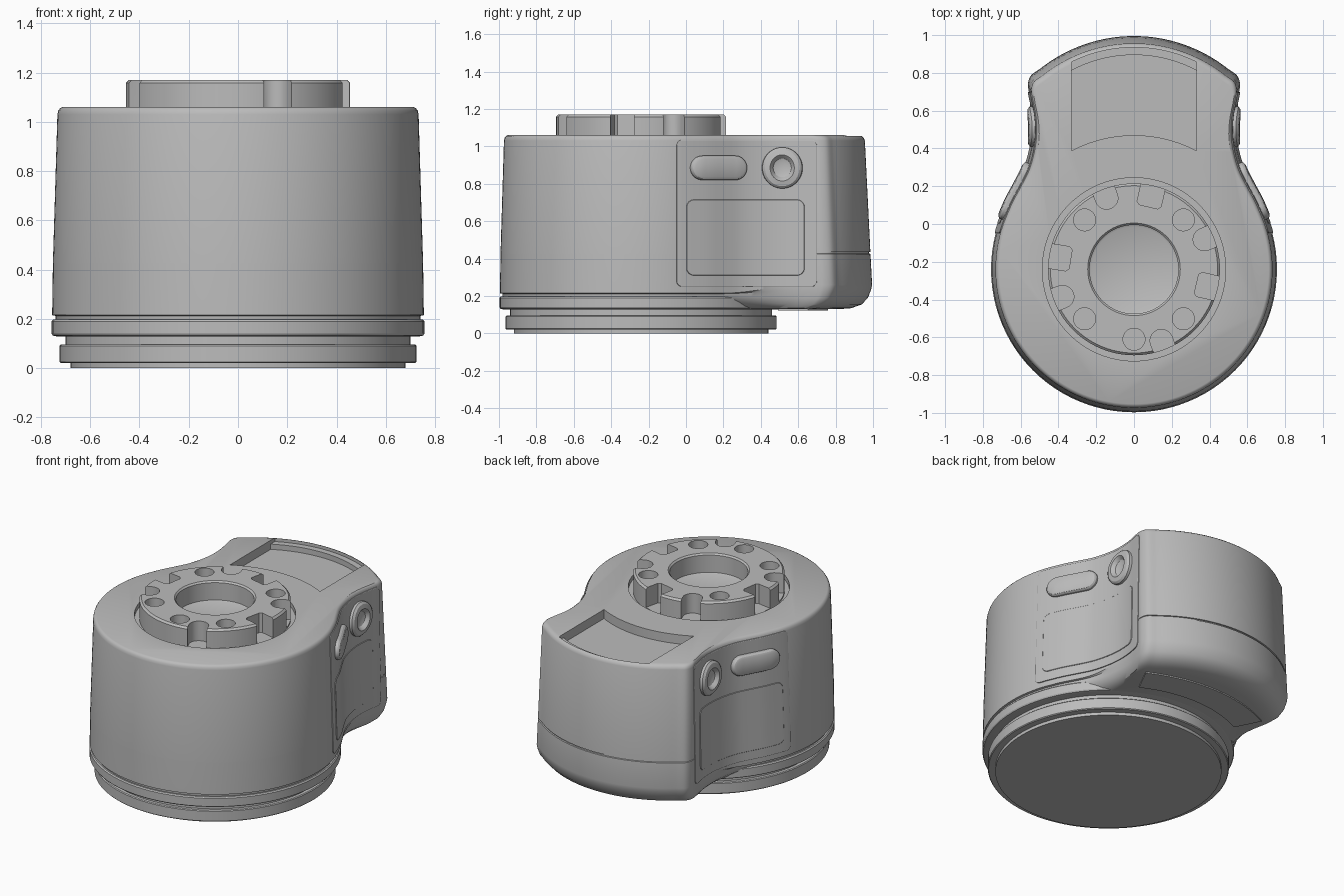
import bpy, bmesh, math
from math import cos, sin, radians, pi
from mathutils import Vector

if "Cube" in bpy.data.objects:
    bpy.data.objects.remove(bpy.data.objects["Cube"], do_unlink=True)

grey = bpy.data.materials.new("plain_grey")
grey.use_nodes = True
grey.diffuse_color = (0.5, 0.5, 0.5, 1)
grey.node_tree.nodes["Principled BSDF"].inputs["Base Color"].default_value = (0.5, 0.5, 0.5, 1)

CY = -0.24   # y of the round housing's axis
R = 0.757    # housing radius


def loft(name, rings, strip_cap=False):
    """Skin equal-length point rings; cap with polygons or a mirrored strip."""
    bm = bmesh.new()
    rows = [[bm.verts.new(p) for p in ring] for ring in rings]
    n = len(rows[0])
    for a, b in zip(rows, rows[1:]):
        for i in range(n):
            j = (i + 1) % n
            bm.faces.new((a[i], a[j], b[j], b[i]))
    for row in (rows[0], rows[-1]):
        if strip_cap:
            for i in range(n // 2 - 1):
                bm.faces.new((row[i], row[i + 1], row[n - 2 - i], row[n - 1 - i]))
        else:
            bm.faces.new(row)
    bmesh.ops.recalc_face_normals(bm, faces=bm.faces)
    me = bpy.data.meshes.new(name)
    bm.to_mesh(me)
    bm.free()
    me.materials.append(grey)
    ob = bpy.data.objects.new(name, me)
    bpy.context.collection.objects.link(ob)
    return ob


def circle(r, z, x=0, y=CY, n=96):
    return [(x + r * cos(2 * pi * i / n), y + r * sin(2 * pi * i / n), z) for i in range(n)]


def lathe(name, profile, **kw):
    return loft(name, [circle(r, z, **kw) for r, z in profile])


def prism(name, pts, z0, z1):
    return loft(name, [[(x, y, z) for x, y in pts] for z in (z0, z1)])


def activate(ob):
    bpy.ops.object.select_all(action='DESELECT')
    ob.select_set(True)
    bpy.context.view_layer.objects.active = ob


def carve(ob, cutters):
    for c in cutters:
        c.hide_render = True
        m = ob.modifiers.new("cut", 'BOOLEAN')
        m.operation, m.solver, m.object = 'DIFFERENCE', 'EXACT', c
        activate(ob)
        bpy.ops.object.modifier_apply(modifier=m.name)
        bpy.data.objects.remove(c, do_unlink=True)


def smooth(ob):
    activate(ob)
    bpy.ops.object.shade_smooth_by_angle(angle=radians(30))


def arc(cy, r, a0, a1, n):
    return [Vector((r * cos(radians(a0 + (a1 - a0) * i / n)),
                    cy + r * sin(radians(a0 + (a1 - a0) * i / n)))) for i in range(n + 1)]


# Footprint: round front, concave waist, arched tail (one half)
front = arc(CY, R, -90, 19, 40)
tail = arc(0.195, 0.80, 51.3, 90, 20)
waist = [Vector(p) for p in ((0.668, 0.12), (0.62, 0.21), (0.575, 0.3), (0.546, 0.4), (0.533, 0.5),
                             (0.538, 0.6), (0.557, 0.7), (0.561, 0.745), (0.545, 0.787))]
keys = [front[-2], front[-1]] + waist + [tail[0], tail[1]]
half = front[:]
for p0, p1, p2, p3 in zip(keys, keys[1:], keys[2:], keys[3:]):
    for k in range(1, 6):
        t = k / 5
        half.append(0.5 * (2 * p1 + (p2 - p0) * t + (2 * p0 - 5 * p1 + 4 * p2 - p3) * t * t
                           + (3 * p1 - p0 - 3 * p2 + p3) * t ** 3))
half += tail[1:]
half[0].x = half[-1].x = 0
outline = half + [Vector((-p.x, p.y)) for p in half[-2:0:-1]]


def taper(z):
    return 1 - 0.04 * (z - 0.25)


def body_ring(zf, sf, zt, st):
    """Scale the footprint about the axis, blending front values to tail values."""
    ring = []
    for p in outline:
        t = min(max((p.y - 0.2) / 0.45, 0), 1)
        t = t * t * (3 - 2 * t)
        s = sf + (st - sf) * t
        ring.append((p.x * s, CY + (p.y - CY) * s, zf + (zt - zf) * t))
    return ring


# Housing with rounded tail underside, tail seam and softened top edge
levels = [(0.13, 0.86, 0.13, 0.86), (0.15, 0.93, 0.135, 0.91), (0.18, 0.97, 0.155, 0.955),
          (0.2, 0.98, 0.19, 0.982), (0.212, 0.98, 0.235, 0.996), (0.215, 0.997, 0.26, 1.0)]
for z, d in ((0.425, 0), (0.427, 0.006), (0.434, 0.006), (0.436, 0)):
    levels.append((z, taper(z), z, taper(z) - d))
for z, d in ((1.03, 0), (1.045, 0.004), (1.055, 0.013), (1.06, 0.026)):
    levels.append((z, taper(z) - d, z, taper(z) - d))
housing = loft("housing", [body_ring(*lv) for lv in levels])


def slot_ring(r_back, z):
    a, b = math.degrees(math.asin(0.33 / 0.71)), math.degrees(math.asin(0.33 / r_back))
    pts = arc(CY, 0.71, 90 + a, 90 - a, 20) + arc(0.19, r_back, 90 - b, 90 + b, 20)
    return [(p.x, p.y, z) for p in pts]


slot = loft("slot_cutter", [slot_ring(0.705, 1.0), slot_ring(0.705, 1.035),
                            slot_ring(0.745, 1.035), slot_ring(0.745, 1.1)])
well = lathe("well_cutter", [(0.485, 1.03), (0.485, 1.1)])
carve(housing, [slot, well])
smooth(housing)

# Rim and stepped base
smooth(lathe("lower_rim", [(0.735, 0.128), (0.752, 0.132), (R, 0.14), (R, 0.19), (0.75, 0.197)]))
smooth(lathe("base", [(0.68, 0), (0.68, 0.02), (0.72, 0.02), (0.725, 0.025), (0.725, 0.09),
                      (0.72, 0.095), (0.7, 0.095), (0.7, 0.14)]))

# Mounting crown with centre bore, bolt holes and notches
crown = lathe("mounting_crown", [(0.225, 1.04), (0.235, 1.045), (0.235, 1.16), (0.245, 1.17),
                                 (0.443, 1.17), (0.455, 1.158), (0.455, 1.0), (0.1, 1.0)])
cutters = []
for a in (45, 135, 225, 270, 315):
    x, y = 0.37 * cos(radians(a)), CY + 0.37 * sin(radians(a))
    cutters.append(lathe("bolt_cutter", [(0.058, 1.08), (0.058, 1.2)], x=x, y=y, n=32))


def notch(angle, pts):
    c, s = cos(radians(angle)), sin(radians(angle))
    cutters.append(prism("notch_cutter", [(u * c - v * s, CY + u * s + v * c) for u, v in pts], 1.04, 1.2))


for a in (77, 171, 347):
    notch(a, [(0.6, -0.065), (0.6, 0.065), (0.355, 0.065), (0.34, 0.05), (0.34, -0.05), (0.355, -0.065)])
for a in (23, 111, 201, 291):
    bow = [(0.405 + 0.06 * cos(radians(t)), 0.06 * sin(radians(t))) for t in range(90, 271, 15)]
    notch(a, [(0.6, 0.06)] + bow + [(0.6, -0.06)])
carve(crown, cutters)
smooth(crown)


def side_x(y):
    for p, q in zip(half, half[1:]):
        if p.y <= y <= q.y:
            return p.x + (q.x - p.x) * (y - p.y) / (q.y - p.y)


def on_side(side, y, z, h):
    """Point at height h above the tapered side wall."""
    s = taper(z)
    yo = (y - CY) / s + CY
    slope = (side_x(yo + 0.01) - side_x(yo - 0.01)) / 0.02
    n = Vector((1, -slope)).normalized()
    return (side * (side_x(yo) * s + n.x * h), y + n.y * h, z)


def side_plate(name, side, y0, y1, z0, z1, r, steps):
    """Rounded plate wrapped on the side wall; steps are (inset, height)."""
    yc, zc, rings = (y0 + y1) / 2, (z0 + z1) / 2, []
    for inset, h in steps:
        hw, hh, q = (y1 - y0) / 2 - inset, (z1 - z0) / 2 - inset, max(r - inset, 0.005)
        angles = [radians(176 - 86 * i / 10) for i in range(11)]
        left = [(q - hw + q * cos(a), hh - q + q * sin(a)) for a in angles]
        span = hw - q
        mid = [(span * (i / 12 - 1), hh) for i in range(1, 24)] if span > 0.01 else []
        top = left + mid + [(-u, v) for u, v in reversed(left)]
        if not mid:
            top.pop(10)
        pts = top + [(u, -v) for u, v in reversed(top)]
        rings.append([on_side(side, yc + u, zc + v, h) for u, v in pts])
    smooth(loft(name, rings, strip_cap=True))


# Side covers, labels, buttons and dials on both sides
for side, tag in ((1, "left"), (-1, "right")):
    side_plate(tag + "_side_cover", side, -0.05, 0.7, 0.25, 1.035, 0.03,
               [(0, -0.02), (0, 0.004), (0.003, 0.006)])
    side_plate(tag + "_side_label", side, 0.0, 0.635, 0.31, 0.715, 0.04,
               [(0, -0.01), (0, 0.008), (0.002, 0.01)])
    side_plate(tag + "_pill_button", side, 0.02, 0.32, 0.82, 0.95, 0.065,
               [(0, -0.01), (0, 0.022), (0.006, 0.032), (0.018, 0.038)])
    side_plate(tag + "_dial", side, 0.405, 0.625, 0.775, 0.995, 0.11,
               [(0, -0.01), (0, 0.022), (0.012, 0.034), (0.04, 0.04), (0.045, 0.036), (0.06, 0.018), (0.08, 0.012)])

# Curved plate under the tail
plate = arc(CY, 0.82, 117, 63, 24) + arc(CY, 1.0, 63, 117, 24)
prism("under_tail_plate", plate, 0.122, 0.131)
